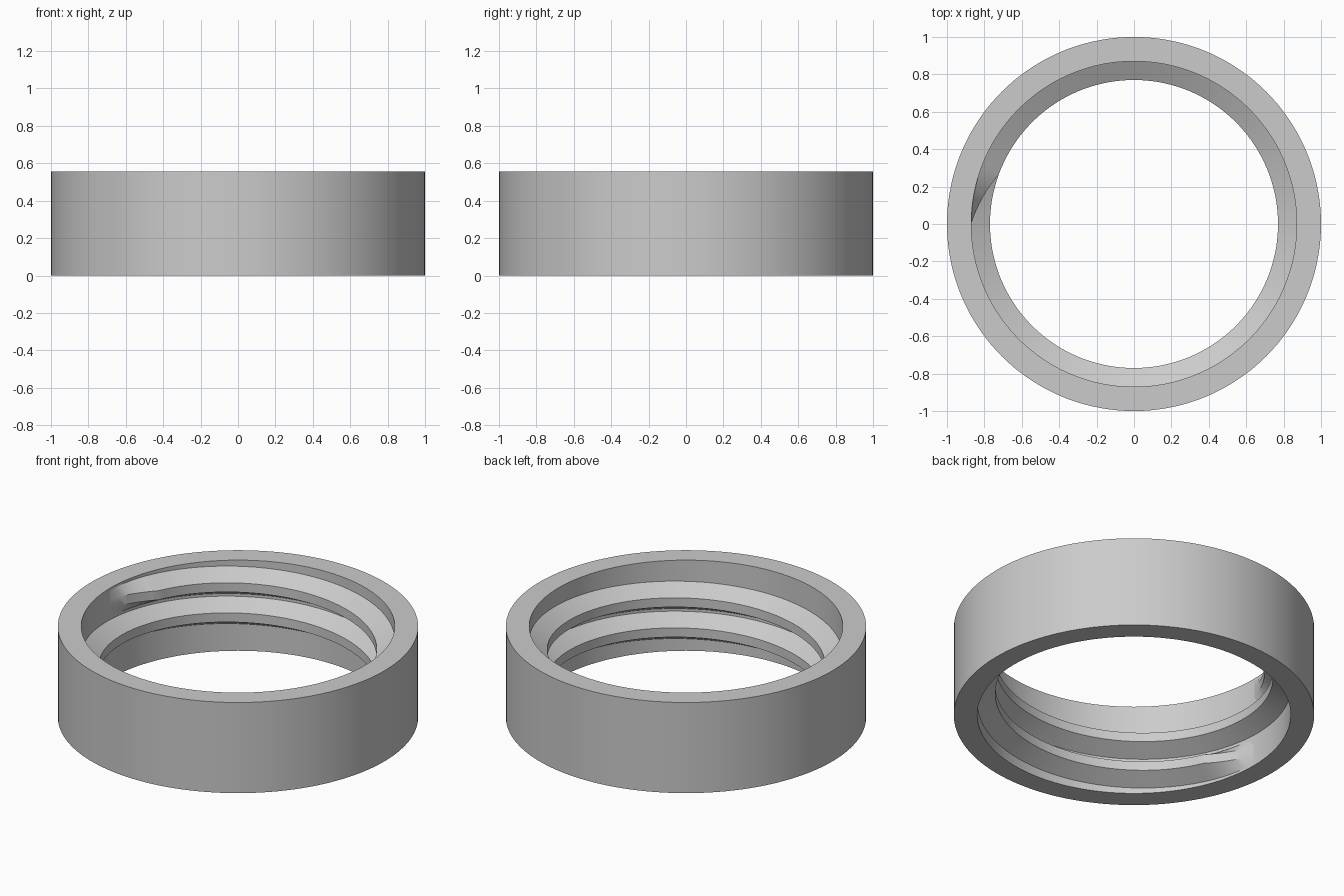
import bpy
import bmesh
from math import cos, sin, pi, radians

cube = bpy.data.objects.get("Cube")
if cube:
    bpy.data.objects.remove(cube, do_unlink=True)

SEGMENTS = 144          # steps per turn
HEIGHT = 0.555
OUTER, ROOT, CREST = 1.0, 0.87, 0.77
PITCH, TURNS = 0.184, 2
ROOT_HALF, CREST_HALF = 0.085, 0.028
TAPER = radians(20)     # run-out at each thread end

grey = bpy.data.materials.new("plain_grey")
grey.use_nodes = True
grey.diffuse_color = (0.6, 0.6, 0.6, 1)
grey.node_tree.nodes["Principled BSDF"].inputs["Base Color"].default_value = (0.6, 0.6, 0.6, 1)


def sweep(name, sections, closed):
    """Skin a list of (angle, [(radius, z), ...]) sections into one solid."""
    bm = bmesh.new()
    rows = [[bm.verts.new((r * cos(a), r * sin(a), z)) for r, z in pts]
            for a, pts in sections]
    pairs = list(zip(rows, rows[1:]))
    if closed:
        pairs.append((rows[-1], rows[0]))
    count = len(rows[0])
    for p, q in pairs:
        for i in range(count):
            j = (i + 1) % count
            bm.faces.new((p[i], p[j], q[j], q[i]))
    if not closed:
        bm.faces.new(rows[0])
        bm.faces.new(rows[-1])
    bmesh.ops.recalc_face_normals(bm, faces=bm.faces)
    mesh = bpy.data.meshes.new(name)
    bm.to_mesh(mesh)
    bm.free()
    mesh.materials.append(grey)
    obj = bpy.data.objects.new(name, mesh)
    bpy.context.collection.objects.link(obj)
    bpy.ops.object.select_all(action='DESELECT')
    obj.select_set(True)
    bpy.context.view_layer.objects.active = obj
    bpy.ops.object.shade_smooth_by_angle(angle=radians(25))
    return obj


# Plain outer sleeve
wall = [(ROOT, 0), (OUTER, 0), (OUTER, HEIGHT), (ROOT, HEIGHT)]
sweep("ring_body", [(2 * pi * i / SEGMENTS, wall) for i in range(SEGMENTS)], True)

# Right-handed internal thread, fading into the wall at both ends
thread = []
steps = SEGMENTS * TURNS
for i in range(steps + 1):
    turn = 2 * pi * i / SEGMENTS
    z = HEIGHT / 2 + PITCH * (turn / (2 * pi) - TURNS / 2)
    rise = min(1, turn / TAPER, (2 * pi * TURNS - turn) / TAPER)
    foot = ROOT + 0.002
    tip = ROOT + 0.001 - (ROOT + 0.001 - CREST) * rise
    thread.append((pi + turn, [(foot, z - ROOT_HALF), (tip, z - CREST_HALF),
                               (tip, z + CREST_HALF), (foot, z + ROOT_HALF)]))
sweep("inner_thread", thread, False)
